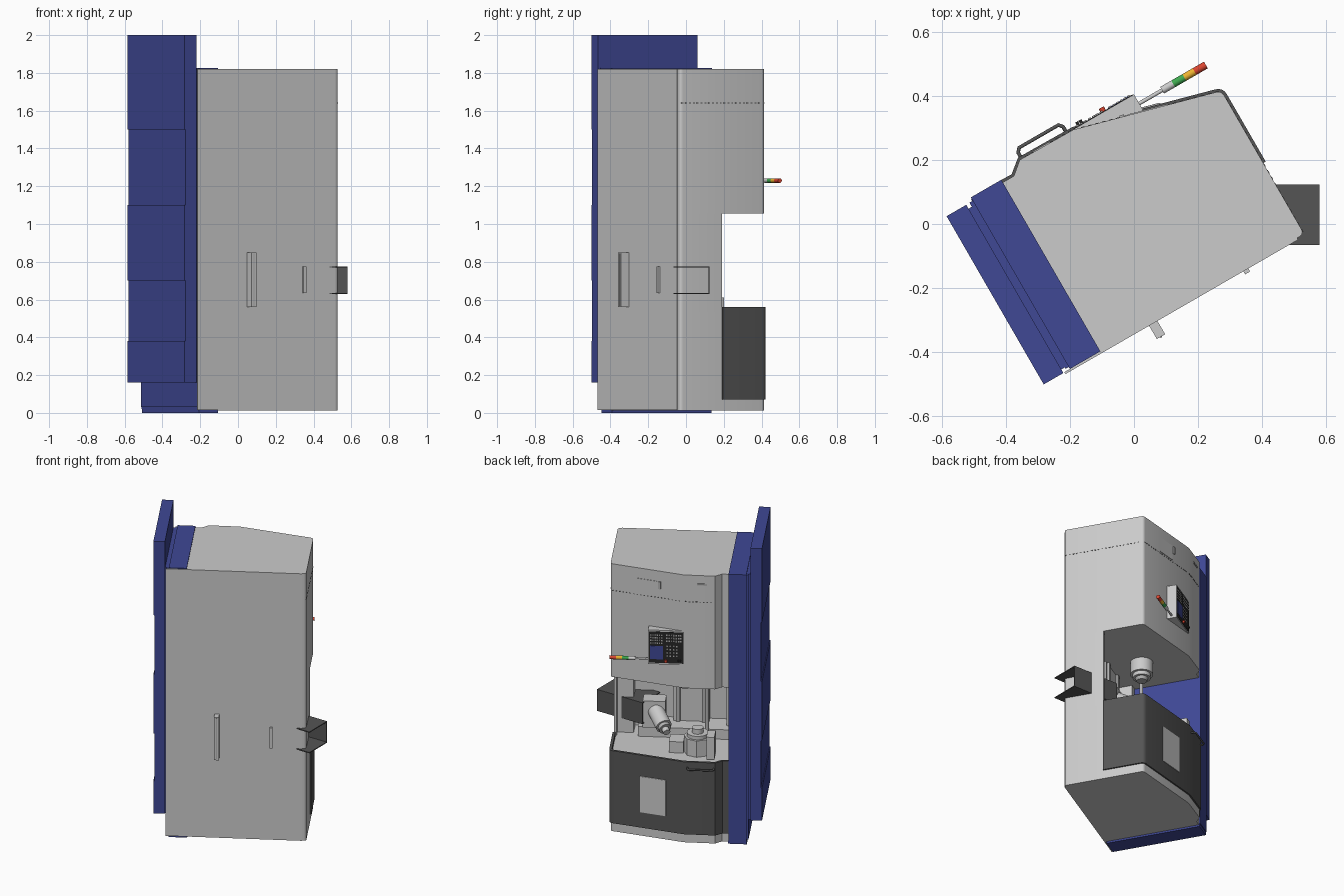
import bpy, bmesh, math
from mathutils import Vector, Matrix

if "Cube" in bpy.data.objects:
    bpy.data.objects.remove(bpy.data.objects["Cube"])

TURN = math.radians(30)          # whole machine is turned 30 degrees about z
R = Matrix.Rotation(TURN, 4, 'Z')
MATS = {}
COLORS = {'blue': (.05, .065, .3, 1), 'dark': (.09, .09, .09, 1), 'black': (.02, .02, .02, 1),
          'red': (.7, .06, .03, 1), 'amber': (.85, .45, .03, 1), 'green': (.05, .4, .08, 1),
          'mid': (.45, .45, .45, 1)}


def finish(name, bm, color=None, smooth=False):
    bmesh.ops.recalc_face_normals(bm, faces=bm.faces)
    me = bpy.data.meshes.new(name)
    bm.to_mesh(me)
    bm.free()
    ob = bpy.data.objects.new(name, me)
    bpy.context.collection.objects.link(ob)
    ob.matrix_world = R
    if color:
        if color not in MATS:
            MATS[color] = bpy.data.materials.new(color)
            MATS[color].diffuse_color = COLORS[color]
        me.materials.append(MATS[color])
    if smooth:
        bpy.ops.object.select_all(action='DESELECT')
        bpy.context.view_layer.objects.active = ob
        ob.select_set(True)
        bpy.ops.object.shade_smooth_by_angle(angle=math.radians(35))
    return ob


def boxes(name, items, color=None):
    """One object from boxes given as (centre, size, turn about z)."""
    bm = bmesh.new()
    for c, s, a in items:
        m = Matrix.Translation(c) @ Matrix.Rotation(a, 4, 'Z') @ Matrix.Diagonal((*s, 1))
        bmesh.ops.create_cube(bm, size=1, matrix=m)
    return finish(name, bm, color)


def block(name, u, v, z, color=None):
    return boxes(name, [([(a + b) / 2 for a, b in (u, v, z)], [b - a for a, b in (u, v, z)], 0)], color)


def prism(name, pts, z0, z1, color=None, smooth=False):
    bm = bmesh.new()
    f = bm.faces.new([bm.verts.new((x, y, z0)) for x, y in pts])
    ext = bmesh.ops.extrude_face_region(bm, geom=[f])['geom']
    bmesh.ops.translate(bm, vec=(0, 0, z1 - z0), verts=[g for g in ext if isinstance(g, bmesh.types.BMVert)])
    return finish(name, bm, color, smooth)


def rod(name, p0, p1, r, color=None, n=32, r2=None):
    p0, p1 = Vector(p0), Vector(p1)
    d = p1 - p0
    m = Matrix.Translation((p0 + p1) / 2) @ d.to_track_quat('Z', 'Y').to_matrix().to_4x4()
    bm = bmesh.new()
    bmesh.ops.create_cone(bm, cap_ends=True, segments=n, radius1=r, radius2=r if r2 is None else r2,
                          depth=d.length, matrix=m)
    return finish(name, bm, color, n > 8)


def rounded(p, a, b, r, n=4):
    """Points rounding corner p between neighbours a and b."""
    p, a, b = Vector(p), Vector(a), Vector(b)
    s, e = p + (a - p).normalized() * r, p + (b - p).normalized() * r
    return [tuple(s * (1 - t) ** 2 + p * 2 * t * (1 - t) + e * t * t) for t in [i / n for i in range(n + 1)]]


# Plan outline of the housing
RB, RF, FM, FL = (.445, -.293), (.445, .224), (-.017, .350), (-.209, .352)
BL, S1, S2 = (-.29, -.293), (-.25, .3175), (-.29, .3175)
corner_b, corner_f = rounded(RB, BL, RF, .018), rounded(RF, RB, FM, .018)
outline = [BL] + corner_b + corner_f + [FM, FL, S1, S2]
prism('upper_housing', outline, 1.055, 1.82, smooth=True)
prism('base_cabinet', outline, .012, .535, smooth=True)
prism('rear_shell', [BL] + corner_b + [(.445, -.037), (.43, -.037), (.43, -.2), (-.29, -.2)], .535, 1.055, smooth=True)
block('rear_cover_sheet', (-.42, .42), (-.299, -.292), (.014, 1.82))

# Wrap-around lower door, window and handle
def offset(path, d):
    out = []
    for i, p in enumerate(path):
        a, b = Vector(path[max(i - 1, 0)]), Vector(path[min(i + 1, len(path) - 1)])
        t = (b - a).normalized()
        out.append((p[0] + t.y * d, p[1] - t.x * d))
    return out


path = [(.445, -.037)] + corner_f + [FM, FL, S1, S2]
prism('lower_door', offset(path, .009) + offset(path, -.008)[::-1], .07, .56, 'dark', True)
SLANT = math.atan2(FM[1] - RF[1], FM[0] - RF[0]) + math.pi


def on_slant(u, z, out=0.0):
    v = RF[1] + (u - RF[0]) * math.tan(SLANT)
    return (u - out * math.sin(SLANT), v + out * math.cos(SLANT), z)


win = boxes('door_window', [(on_slant(.175, .295, .009), (.17, .008, .245), SLANT)])
bev = win.modifiers.new('round', 'BEVEL')
bev.width, bev.segments = .003, 2

cu = bpy.data.curves.new('door_handle', 'CURVE')
cu.dimensions, cu.bevel_depth, cu.bevel_resolution = '3D', .006, 3
sp = cu.splines.new('POLY')
hp = [(-.202, .35), (-.202, .374), (-.192, .386), (-.05, .386), (-.04, .374), (-.04, .35)]
sp.points.add(len(hp) - 1)
for q, (u, v) in zip(sp.points, hp):
    q.co = (u, v, .52, 1)
cu.materials.append(MATS['dark'])
handle = bpy.data.objects.new('door_handle', cu)
bpy.context.collection.objects.link(handle)
handle.matrix_world = R

# Blue side column and outer panel with cover plates
block('blue_column', (-.40, -.29), (-.292, .327), (.02, 1.825), 'blue')
block('blue_column_foot', (-.402, -.288), (-.285, .322), (0, .02), 'blue')
block('panel_spacer', (-.412, -.40), (-.285, .315), (.03, 1.82), 'blue')
block('panel_inner_skin', (-.426, -.412), (-.28, .30), (.16, 1.82), 'blue')
block('blue_outer_panel', (-.489, -.424), (-.293, .314), (.16, 2.0), 'blue')
for i, z in enumerate([(.16, .38), (.70, 1.10), (1.50, 2.0)]):
    block(f'panel_cover_{i}', (-.495, -.489), (-.293, .314), z, 'blue')

# Rear wall grips
block('rear_grip_tall', (-.118, -.088), (-.347, -.293), (.56, .85))
block('rear_grip_rib', (-.106, -.1), (-.35, -.293), (.565, .845), 'mid')
block('rear_grip_small', (.222, .24), (-.31, -.293), (.635, .775))

# Discharge chute: square to the world axes, open on one side
def chute_plate(x, y, z):
    c = R.inverted() @ Vector([(a + b) / 2 for a, b in (x, y, z)])
    return (c, [b - a for a, b in (x, y, z)], -TURN)


boxes('discharge_chute', [chute_plate((.24, .58), (-.066, .124), (.769, .775)),
                          chute_plate((.24, .58), (-.066, .124), (.63, .636)),
                          chute_plate((.24, .58), (.118, .124), (.636, .769))], 'dark')

# Control panel wedge with screen and keys
prism('control_panel', [(-.02, .345), (.2025, .290), (.2025, .351), (-.02, .351)], 1.21, 1.44)
block('control_face', (-.015, .198), (.349, .353), (1.22, 1.43), 'black')
block('control_screen', (.11, .19), (.351, .355), (1.245, 1.335), 'blue')


def keys(u0, z0, nu, nz, du, dz, s):
    return [((u0 + i * du, .354, z0 + j * dz), (s, .006, s), 0) for i in range(nu) for j in range(nz)]


boxes('control_keys', keys(.118, 1.355, 6, 4, .0135, .018, .008) + keys(.0, 1.37, 7, 3, .0145, .02, .009)
      + keys(.025, 1.27, 4, 4, .02, .022, .008), 'mid')
rod('stop_button', (.093, .351, 1.235), (.093, .366, 1.235), .009, 'red', 20)
for i, u in enumerate((.004, .016)):
    rod(f'control_knob_{i}', (u, .351, 1.24), (u, .366, 1.24), .005, 'black', 16)

# Signal lamp lying along the panel
for part, a, b, r, col in [('stem', .2, .285, .006, None), ('body', .285, .325, .012, None),
                           ('green', .325, .365, .012, 'green'), ('amber', .365, .402, .012, 'amber'),
                           ('red', .402, .443, .012, 'red')]:
    rod('signal_lamp_' + part, (a, .318, 1.23), (b, .318, 1.23), r, col, 24)

# Vent slots and hatches near the top
slots = [((.445, -.28 + i * .0235, 1.64), (.003, .011, .005), 0) for i in range(21)]
slots += [(on_slant(.43 - i * .022, 1.64), (.011, .003, .005), SLANT) for i in range(20)]
slots += [((-.03 - i * .022, .3515, 1.64), (.011, .003, .005), 0) for i in range(8)]
boxes('vent_slots', slots, 'dark')
boxes('top_hatch', [(on_slant(.215, 1.70, .001), (.13, .004, .10), SLANT)])
boxes('hatch_latches', [(on_slant(.135, 1.725, .003), (.015, .006, .05), SLANT),
                        ((-.13, .352, 1.76), (.06, .006, .012), 0)], 'mid')

# Working space: spindle, rear slide and tailored blocks
rod('spindle_housing', (0, .05, .97), (0, .05, 1.06), .07)
rod('spindle_collar', (0, .05, .945), (0, .05, .97), .055)
rod('spindle_nose', (0, .05, .925), (0, .05, .945), .032, 'mid', r2=.04)
block('rear_column', (.33, .43), (-.2, -.09), (.535, 1.055))
block('rear_slide', (-.13, .09), (-.2, -.15), (.6, 1.055))
for i, u in enumerate((-.1, .06)):
    block(f'slide_rail_{i}', (u - .012, u + .012), (-.15, -.135), (.6, 1.055), 'mid')
rod('coolant_pipe', (-.13, .0, .54), (-.13, .0, 1.06), .012, 'mid', 16)
block('corner_post', (-.285, -.24), (-.2, -.1), (.535, 1.055))

# Rotary table on the deck
rod('table_pedestal', (-.085, .15, .53), (-.085, .15, .645), .085, None, 8)
rod('table_plate', (-.085, .15, .645), (-.085, .15, .668), .066)
rod('table_chuck', (-.085, .15, .668), (-.085, .15, .70), .035)
block('table_side_block', (.0, .09), (.07, .18), (.53, .61))
block('table_bracket', (-.2, -.15), (.19, .29), (.55, .7))
block('deck_step', (-.28, .3), (-.2, -.04), (.535, .6))

# Tilted work head
block('work_head_block', (.13, .27), (-.13, -.03), (.6, .78))
rod('work_head_barrel', (.19, -.05, .71), (.13, .07, .66), .05)
rod('work_head_flange', (.13, .07, .66), (.12, .09, .652), .038, 'mid')
rod('work_head_nose', (.12, .09, .652), (.107, .116, .641), .022)

for m in bpy.data.materials:
    if m.users and not m.is_grease_pencil:
        m.use_nodes = True
        m.node_tree.nodes["Principled BSDF"].inputs["Base Color"].default_value = m.diffuse_color
